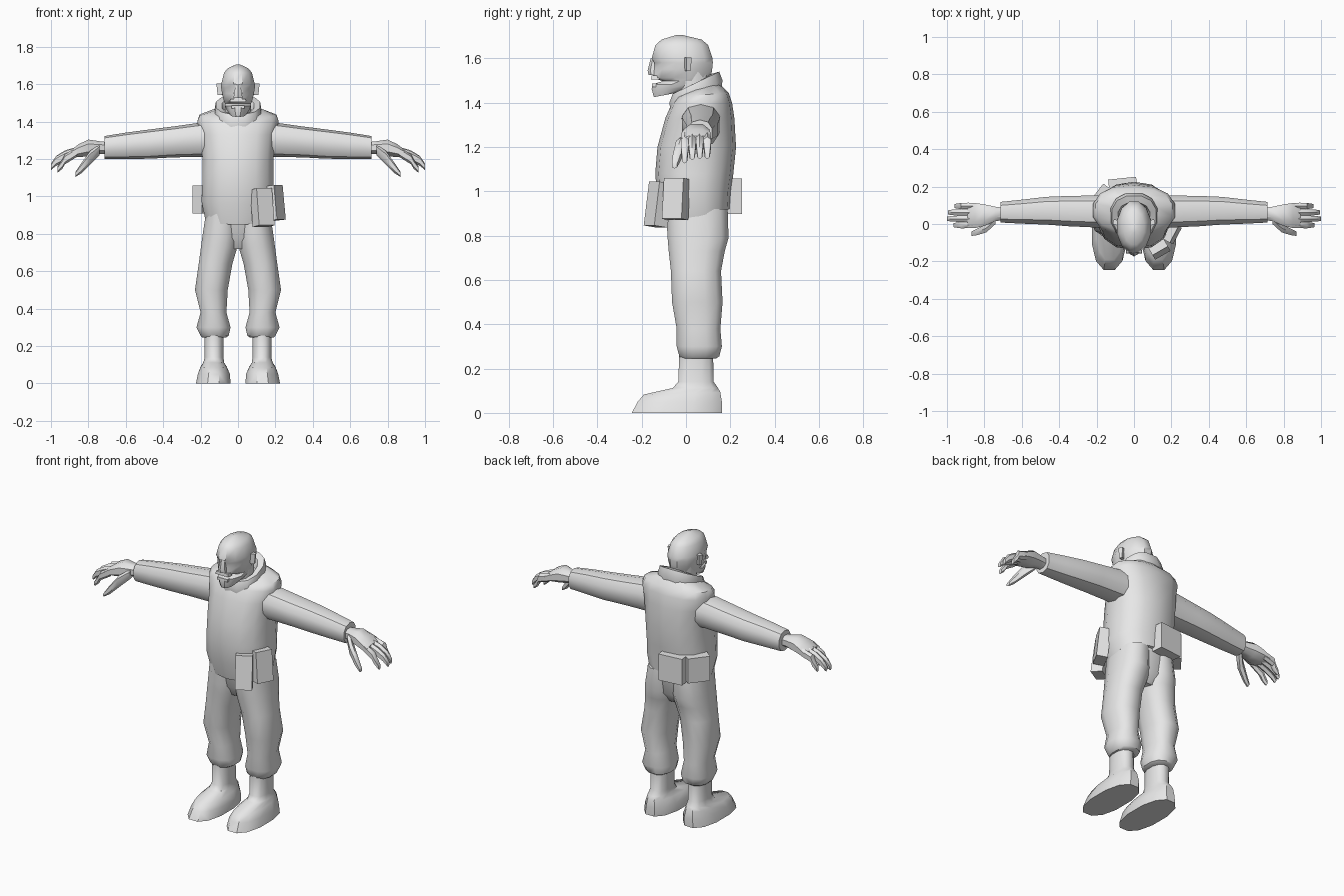
import bpy, bmesh, math
from mathutils import Matrix, Vector

grey = bpy.data.materials.new("plain grey")
grey.diffuse_color = (0.8, 0.8, 0.8, 1)


def finish(name, bm, smooth=40):
    bmesh.ops.recalc_face_normals(bm, faces=bm.faces)
    me = bpy.data.meshes.new(name)
    bm.to_mesh(me)
    bm.free()
    me.materials.append(grey)
    ob = bpy.data.objects.new(name, me)
    bpy.context.collection.objects.link(ob)
    bpy.ops.object.select_all(action='DESELECT')
    ob.select_set(True)
    bpy.context.view_layer.objects.active = ob
    bpy.ops.object.shade_smooth_by_angle(angle=math.radians(smooth))
    return ob


def loft(name, secs, n=12, axis='z', side=1, p=0.85, caps=True):
    """Skin through rounded rings: (position, u0, u1, v0, v1, optional tilt)."""
    bm = bmesh.new()
    rings = []
    for a, u0, u1, v0, v1, *tilt in secs:
        ring = []
        for i in range(n):
            t = 2 * math.pi * (i + 0.5) / n
            c, s = math.cos(t), math.sin(t)
            c = math.copysign(abs(c) ** p, c)
            s = math.copysign(abs(s) ** p, s)
            k = math.cos(math.pi / n) ** p      # rings reach their full extents
            u = (u0 + u1) / 2 + (u1 - u0) / 2 * c / k
            v = (v0 + v1) / 2 + (v1 - v0) / 2 * s / k
            h = a + (tilt[0] * s / k if tilt else 0)
            co = (u, v, h) if axis == 'z' else (h, u, v)
            ring.append(bm.verts.new((co[0] * side, co[1], co[2])))
        rings.append(ring)
    for r, q in zip(rings, rings[1:]):
        for i in range(n):
            j = (i + 1) % n
            bm.faces.new((r[i], r[j], q[j], q[i]))
    if caps:
        bm.faces.new(rings[0])
        bm.faces.new(rings[-1])
    return finish(name, bm)


def box(name, loc, size, rot=0, lean=0, taper=1.0):
    """Box turned about z, leaning about its own x, narrowed at the bottom."""
    bm = bmesh.new()
    bmesh.ops.create_cube(bm, size=1)
    for v in bm.verts:
        if v.co.z < 0:
            v.co.x *= taper
            v.co.y *= taper
    m = (Matrix.Translation(loc) @ Matrix.Rotation(math.radians(rot), 4, 'Z')
         @ Matrix.Rotation(math.radians(lean), 4, 'X')
         @ Matrix.Diagonal(Vector((*size, 1))))
    bm.transform(m)
    return finish(name, bm, 20)


# Vest, with a hem that rises toward the back
loft("vest", [
    (0.885, -0.175, 0.175, -0.10, 0.195, 0.035),
    (0.98, -0.195, 0.195, -0.125, 0.20, 0.02),
    (1.08, -0.19, 0.19, -0.135, 0.21),
    (1.20, -0.19, 0.19, -0.125, 0.222),
    (1.33, -0.20, 0.20, -0.09, 0.215),
    (1.40, -0.218, 0.218, -0.06, 0.205),
    (1.435, -0.205, 0.205, -0.04, 0.19, 0.01),
    (1.465, -0.12, 0.12, -0.01, 0.15, 0.02)], 14)

# Collar and neck
loft("collar", [
    (1.40, -0.115, 0.115, -0.07, 0.155, 0.035),
    (1.45, -0.125, 0.125, -0.075, 0.165, 0.05),
    (1.49, -0.118, 0.118, -0.06, 0.15, 0.05),
    (1.485, -0.085, 0.085, -0.035, 0.115, 0.045),
    (1.44, -0.075, 0.075, -0.03, 0.10, 0.04)], 12, caps=False)
loft("neck", [(1.40, -0.07, 0.07, -0.04, 0.10),
              (1.55, -0.07, 0.07, -0.05, 0.10)], 10)

# Head, with the mouth notch formed by a drawn-back ring
loft("head", [
    (1.435, -0.04, 0.04, -0.145, -0.04, 0.01),
    (1.462, -0.06, 0.06, -0.155, 0.05),
    (1.483, -0.068, 0.068, -0.152, 0.09),
    (1.497, -0.07, 0.07, -0.105, 0.10),
    (1.512, -0.076, 0.076, -0.15, 0.112),
    (1.55, -0.085, 0.085, -0.143, 0.118),
    (1.58, -0.09, 0.09, -0.143, 0.121),
    (1.60, -0.09, 0.09, -0.155, 0.12),
    (1.66, -0.075, 0.075, -0.138, 0.10),
    (1.685, -0.055, 0.055, -0.11, 0.07),
    (1.705, -0.012, 0.012, -0.045, -0.015)], 12, p=1.0)
loft("nose", [(1.525, -0.024, 0.024, -0.166, -0.12),
              (1.545, -0.022, 0.022, -0.17, -0.12),
              (1.60, -0.012, 0.012, -0.157, -0.12)], 6)
box("upper_lip", (0, -0.138, 1.513), (0.08, 0.035, 0.018), 0, 0, 1.1)
box("lower_lip", (0, -0.135, 1.478), (0.07, 0.035, 0.016))

# Trousers
loft("hips", [
    (0.72, -0.07, 0.07, -0.03, 0.13),
    (0.78, -0.165, 0.165, -0.06, 0.17),
    (0.93, -0.165, 0.165, -0.085, 0.18)], 12)

for s, side in ((1, "left"), (-1, "right")):
    loft(side + "_trouser_leg", [
        (0.245, 0.065, 0.19, -0.02, 0.135),
        (0.255, 0.05, 0.20, -0.03, 0.15),
        (0.30, 0.04, 0.222, -0.042, 0.162),
        (0.38, 0.062, 0.20, -0.042, 0.155),
        (0.50, 0.055, 0.23, -0.063, 0.165),
        (0.64, 0.03, 0.21, -0.068, 0.158),
        (0.73, 0.003, 0.198, -0.078, 0.175),
        (0.79, -0.005, 0.19, -0.083, 0.192),
        (0.92, -0.005, 0.17, -0.09, 0.188)], 12, side=s)

    # Boot with shaft
    loft(side + "_boot", [
        (0.0, 0.04, 0.225, -0.245, 0.162),
        (0.05, 0.043, 0.215, -0.218, 0.162),
        (0.088, 0.06, 0.20, -0.19, 0.155, 0.005),
        (0.112, 0.075, 0.185, -0.06, 0.145),
        (0.14, 0.077, 0.178, -0.035, 0.125),
        (0.27, 0.077, 0.18, -0.03, 0.122)], 12, side=s)

    # Sleeve
    loft(side + "_sleeve", [
        (0.15, -0.02, 0.155, 1.215, 1.395),
        (0.22, -0.018, 0.152, 1.215, 1.388),
        (0.35, -0.012, 0.15, 1.212, 1.37),
        (0.47, -0.003, 0.145, 1.205, 1.355),
        (0.60, 0.002, 0.13, 1.203, 1.338),
        (0.715, 0.008, 0.118, 1.202, 1.32)], 10, 'x', s)

    # Hand: palm, four fingers, thumb
    loft(side + "_palm", [
        (0.68, 0.025, 0.085, 1.228, 1.288),
        (0.74, 0.015, 0.092, 1.228, 1.295),
        (0.80, -0.01, 0.105, 1.215, 1.304),
        (0.85, -0.022, 0.112, 1.21, 1.28),
        (0.89, -0.022, 0.114, 1.21, 1.25)], 8, 'x', s)
    for i, (tip, drop) in enumerate(((0.965, 0.02), (1.0, 0.005), (0.995, 0.0), (0.96, 0.0))):
        y = -0.006 + 0.034 * i
        loft(f"{side}_finger_{i + 1}", [
            (0.86, y - 0.016, y + 0.016, 1.215, 1.262),
            (0.925, y - 0.017, y + 0.017, 1.195 - drop, 1.243 - drop),
            (tip - 0.025, y - 0.015, y + 0.015, 1.17 - drop, 1.215 - drop),
            (tip, y - 0.011, y + 0.011, 1.148 - drop, 1.178 - drop)], 6, 'x', s)
    loft(side + "_thumb", [
        (0.74, 0.0, 0.05, 1.225, 1.275),
        (0.79, -0.045, 0.0, 1.175, 1.24),
        (0.84, -0.06, -0.026, 1.125, 1.172),
        (0.87, -0.064, -0.04, 1.105, 1.128)], 6, 'x', s)

    # Ear
    box(side + "_ear", (s * 0.095, 0.008, 1.573), (0.034, 0.026, 0.062), s * 20, 0, 0.7)

# Belt pouches: two at the front left, two around the back right
box("front_pouch", (0.13, -0.125, 0.94), (0.095, 0.07, 0.20), 30, -8)
box("side_pouch", (0.195, -0.045, 0.965), (0.10, 0.065, 0.185), 62, -6)
box("back_pouch", (-0.06, 0.21, 0.977), (0.15, 0.07, 0.16), 6, 0)
box("rear_side_pouch", (-0.178, 0.145, 0.983), (0.13, 0.065, 0.15), 52, 0)
